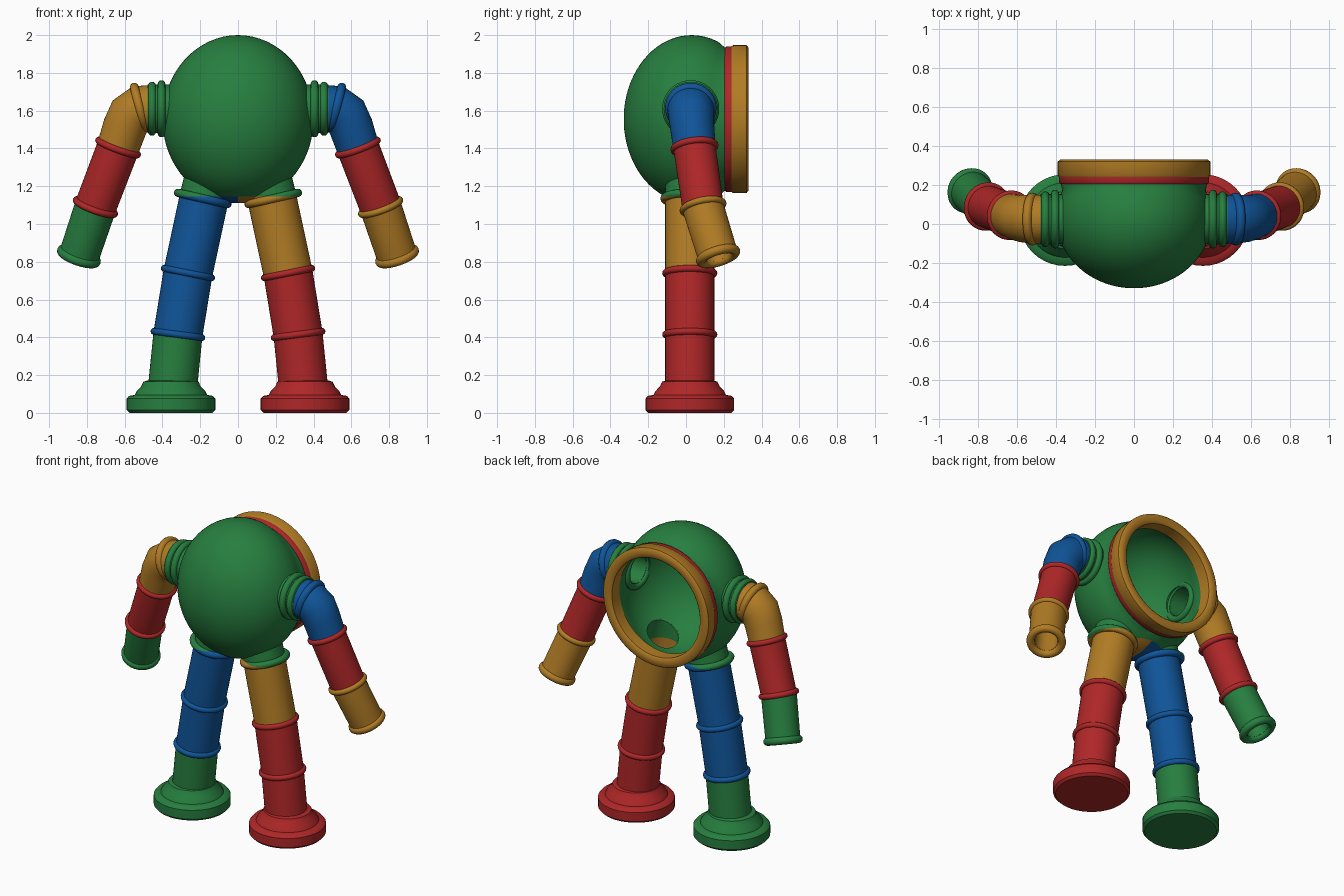
import bpy, bmesh
from math import sin, cos, pi, radians, sqrt
from mathutils import Vector

if "Cube" in bpy.data.objects:
    bpy.data.objects.remove(bpy.data.objects["Cube"])

GREEN, BLUE, RED, OCHRE = range(4)
SPLIT_Z = 1.145          # height where the green body changes to leg colours
MID_Z = 1.555            # body centre height
MATS = []
for mat_name, rgb in (("green", (0.02, 0.21, 0.05)), ("blue", (0.005, 0.09, 0.32)),
                      ("red", (0.43, 0.02, 0.021)), ("ochre", (0.44, 0.2, 0.018))):
    m = bpy.data.materials.new(mat_name)
    m.use_nodes = True
    m.diffuse_color = (*rgb, 1)
    m.node_tree.nodes["Principled BSDF"].inputs["Base Color"].default_value = (*rgb, 1)
    MATS.append(m)


def activate(ob):
    bpy.ops.object.select_all(action='DESELECT')
    ob.select_set(True)
    bpy.context.view_layer.objects.active = ob


def smooth(ob):
    activate(ob)
    bpy.ops.object.shade_smooth_by_angle(angle=radians(40))


def skin(name, rows, colours, cyclic=False, n=40):
    """Skin elliptical rings (centre, axis, ra, rb); one colour per band."""
    bm = bmesh.new()
    rings = []
    for centre, axis, ra, rb in rows:
        d = Vector(axis).normalized()
        ref = Vector((1, 0, 0)) if abs(d.y) > 0.9 else Vector((0, 1, 0))
        u = ref.cross(d).normalized()
        v = d.cross(u)
        rings.append([bm.verts.new(Vector(centre) + u * ra * cos(2 * pi * k / n)
                                   + v * rb * sin(2 * pi * k / n)) for k in range(n)])
    for i in range(len(rings) if cyclic else len(rings) - 1):
        a, b = rings[i], rings[(i + 1) % len(rings)]
        for k in range(n):
            j = (k + 1) % n
            bm.faces.new((a[k], a[j], b[j], b[k])).material_index = colours[i % len(colours)]
    if not cyclic:
        for ring, c in ((rings[0], colours[0]), (rings[-1], colours[-1])):
            bm.faces.new(ring).material_index = c
    bmesh.ops.recalc_face_normals(bm, faces=bm.faces)
    me = bpy.data.meshes.new(name)
    bm.to_mesh(me)
    bm.free()
    for m in MATS:
        me.materials.append(m)
    ob = bpy.data.objects.new(name, me)
    bpy.context.collection.objects.link(ob)
    return ob


def tube(name, path, radii, inner, colours):
    """Hollow bent pipe following the path."""
    pts = [Vector(p) for p in path]
    last = len(pts) - 1
    dirs = []
    for i in range(len(pts)):
        before = (pts[i] - pts[max(i - 1, 0)]).normalized()
        after = (pts[min(i + 1, last)] - pts[i]).normalized()
        dirs.append(before + after)
    outer = [(p, d, r, r) for p, d, r in zip(pts, dirs, radii)]
    bore = [(p, d, inner, inner) for p, d in zip(pts, dirs)][::-1]
    return skin(name, outer + bore, colours + [colours[-1]] + colours[::-1] + [colours[0]], True)


def bead(name, centre, axis, major, minor, colour):
    """Rounded collar around a pipe."""
    rows = []
    d = Vector(axis).normalized()
    for k in range(12):
        a = 2 * pi * k / 12
        r = major + minor * cos(a)
        rows.append((Vector(centre) + d * minor * sin(a), d, r, r))
    ob = skin(name, rows, [colour], True)
    smooth(ob)
    return ob


def cut(ob, cutter):
    mod = ob.modifiers.new("cut", 'BOOLEAN')
    mod.operation = 'DIFFERENCE'
    mod.solver = 'EXACT'
    mod.object = cutter
    activate(ob)
    bpy.ops.object.modifier_apply(modifier=mod.name)


def paint(ob):
    """Green above the split height, blue or ochre below it by side."""
    bm = bmesh.new()
    bm.from_mesh(ob.data)
    for co, no in (((0, 0, SPLIT_Z), (0, 0, 1)), ((0, 0, 0), (1, 0, 0))):
        bmesh.ops.bisect_plane(bm, geom=bm.verts[:] + bm.edges[:] + bm.faces[:],
                               plane_co=co, plane_no=no, dist=1e-5)
    for f in bm.faces:
        c = f.calc_center_median()
        if c.z > SPLIT_Z:
            f.material_index = GREEN
        elif c.z > 1.0:
            f.material_index = OCHRE if c.x > 0 else BLUE
    bm.to_mesh(ob.data)
    bm.free()


def arc(cy, ry, rx, rz, y_end, steps=22):
    """Rings of half an ellipsoid lying along y."""
    rows = []
    for i in range(steps + 1):
        t = 0.03 + (1 - 0.03) * i / steps
        y = cy - ry + (y_end - cy + ry) * (1 - cos(t * pi / 2))
        f = sqrt(max(0, 1 - ((y - cy) / ry) ** 2))
        rows.append(((0, y, MID_Z), (0, 1, 0), rz * f, rx * f))
    return rows


def hoop(y, r):
    return ((0, y, MID_Z), (0, 1, 0), r, r)


# Hollow bowl body
body = skin("body", arc(0.03, 0.36, 0.4, 0.445, 0.17)
            + [hoop(0.21, 0.375), hoop(0.25, 0.375), hoop(0.25, 0.33)]
            + arc(0.07, 0.36, 0.355, 0.4, 0.2)[::-1], [GREEN], n=64)

# Helper volume matching the hollow
bpy.ops.mesh.primitive_uv_sphere_add(segments=64, ring_count=32, radius=1,
                                     location=(0, 0.07, MID_Z))
hollow = bpy.context.object
hollow.name = "hollow_cutter"
hollow.scale = (0.355, 0.36, 0.4)
helpers = [hollow]

# Rim and the band in front of it
rim = skin("rim", [hoop(*p) for p in ((0.24, 0.385), (0.25, 0.392), (0.32, 0.392), (0.33, 0.38),
                                      (0.33, 0.34), (0.32, 0.328), (0.24, 0.328))],
           [OCHRE], True, n=64)
band = skin("rim_band", [hoop(*p) for p in ((0.205, 0.378), (0.215, 0.386), (0.245, 0.386),
                                            (0.245, 0.335), (0.205, 0.36))], [RED], True, n=64)
smooth(rim)
smooth(band)

for side, s in (("left", 1), ("right", -1)):
    left = s > 0
    # Leg pipe, open into the bowl
    top, mid, low = (OCHRE, RED, RED) if left else (BLUE, BLUE, GREEN)
    hip, thigh, knee, shin, heel = [(s * x, 0.02, z) for x, z in (
        (0.125, 1.36), (0.18, 1.135), (0.265, 0.74), (0.318, 0.415), (0.355, 0.05))]
    leg = tube(side + "_leg", [hip, thigh, knee, shin, heel], [0.13] * 5, 0.1,
               [top, top, mid, low])
    hole = skin("leg_hole_cutter", [(hip, (s * 0.24, 0, -1), 0.105, 0.105),
                                    ((s * 0.205, 0.02, 1.02), (s * 0.24, 0, -1), 0.105, 0.105)],
                [GREEN])
    cut(body, hole)
    cut(leg, hollow)
    paint(leg)
    smooth(leg)
    collar = bead(side + "_hip_collar", (s * 0.187, 0.02, 1.135), (s * 0.23, 0, -1),
                  0.134, 0.022, top)
    paint(collar)
    smooth(collar)
    bead(side + "_knee_collar", knee, (s * 0.2, 0, -1), 0.128, 0.018, mid)
    bead(side + "_shin_collar", shin, (s * 0.13, 0, -1), 0.128, 0.018, mid)

    # Stepped round foot
    foot = skin(side + "_foot", [((s * 0.355, 0.02, z), (0, 0, 1), r, r) for r, z in (
        (0.22, 0), (0.235, 0.015), (0.235, 0.075), (0.222, 0.09), (0.192, 0.095),
        (0.182, 0.115), (0.158, 0.14), (0.146, 0.165), (0.125, 0.172))], [low])
    smooth(foot)

    # Shoulder socket through the bowl wall
    arm_hole = skin("arm_hole_cutter", [((s * x, 0.025, 1.61), (s, 0, 0), 0.1, 0.1)
                                        for x in (0.2, 0.6)], [GREEN])
    cut(body, arm_hole)
    helpers += [hole, arm_hole]
    socket = tube(side + "_shoulder_socket", [(s * x, 0.025, 1.61) for x in (0.34, 0.48)],
                  [0.128] * 2, 0.09, [GREEN])
    smooth(socket)
    for x, r, label in ((0.345, 0.112, "inner"), (0.405, 0.13, "middle"), (0.455, 0.122, "outer")):
        bead(f"{side}_shoulder_{label}_collar", (s * x, 0.025, 1.61), (1, 0, 0), r, 0.021, GREEN)

    # Bent arm pipe, open at the hand
    elbow, hand = (BLUE, OCHRE) if left else (OCHRE, GREEN)
    path = [(s * x, y, z) for x, y, z in (
        (0.465, 0.025, 1.61), (0.52, 0.025, 1.61), (0.57, 0.028, 1.575), (0.6, 0.033, 1.51),
        (0.635, 0.045, 1.405), (0.755, 0.09, 1.09), (0.842, 0.17, 0.83))]
    arm = tube(side + "_arm", path, [0.125, 0.125, 0.122, 0.117, 0.112, 0.11, 0.107], 0.07,
               [elbow] * 4 + [RED, hand])
    smooth(arm)
    bead(side + "_elbow_collar", (s * 0.522, 0.025, 1.615), (s, 0, -0.25), 0.112, 0.024, elbow)
    bead(side + "_upper_arm_collar", path[4], (s * 0.37, 0.12, -1), 0.11, 0.018, RED)
    bead(side + "_wrist_collar", path[5], (s * 0.36, 0.2, -1), 0.108, 0.018,
         OCHRE if left else RED)
    bead(side + "_hand_lip", path[6], (s * 0.34, 0.31, -1), 0.096, 0.025, hand)

paint(body)
smooth(body)
for ob in helpers:
    ob.hide_render = True
    bpy.data.objects.remove(ob)
